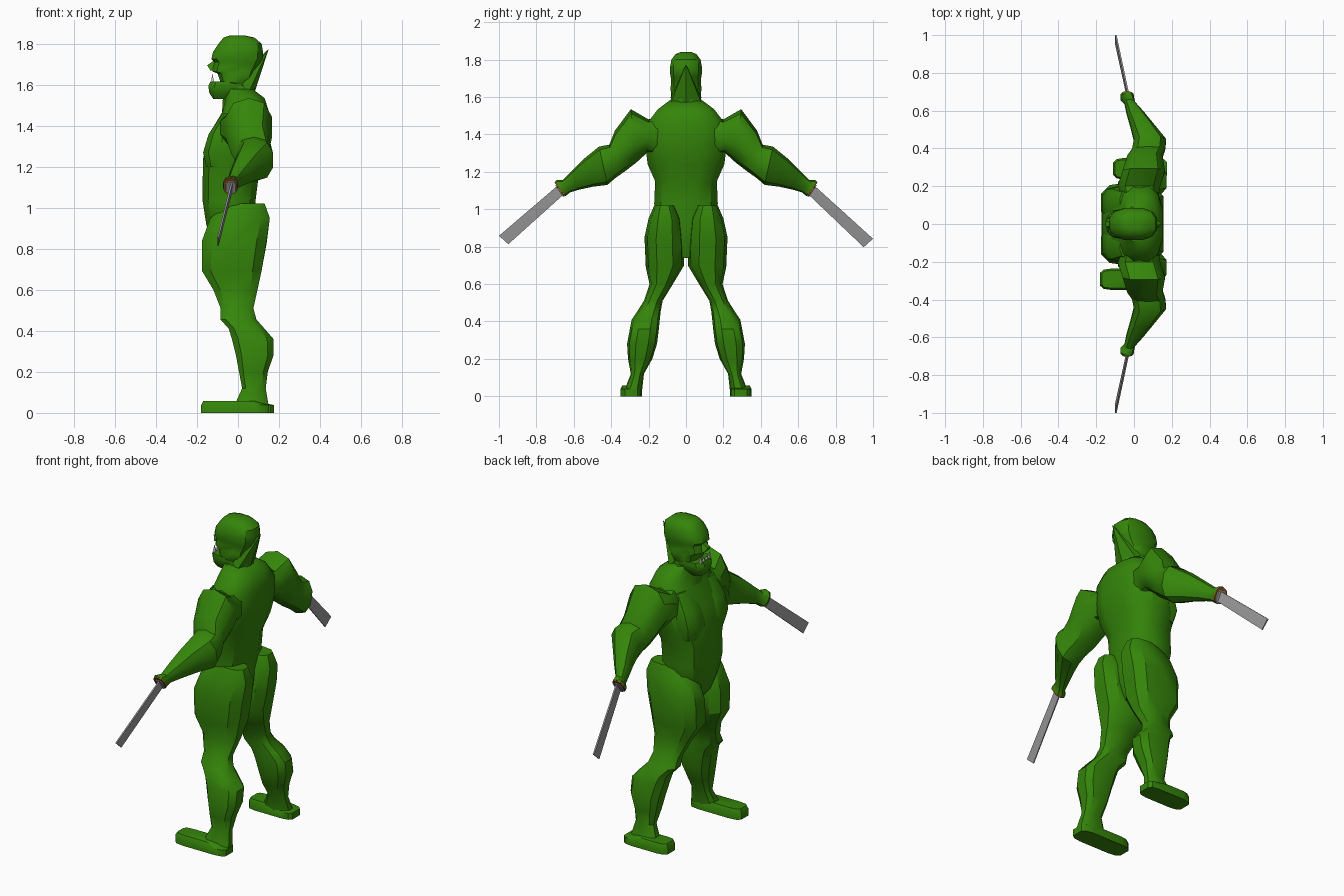
import bpy, bmesh, math
from mathutils import Vector


def material(name, col):
    m = bpy.data.materials.new(name)
    m.diffuse_color = (*col, 1)
    return m


GREEN = material("green_skin", (0.035, 0.235, 0.003))
STEEL = material("steel", (0.33, 0.33, 0.33))
BROWN = material("brown_grip", (0.25, 0.085, 0.01))
WHITE = material("tooth_white", (0.6, 0.6, 0.6))


def finish(name, bm, mat, smooth=35):
    bmesh.ops.recalc_face_normals(bm, faces=bm.faces)
    me = bpy.data.meshes.new(name)
    bm.to_mesh(me)
    bm.free()
    ob = bpy.data.objects.new(name, me)
    bpy.context.collection.objects.link(ob)
    me.materials.append(mat)
    if smooth:
        bpy.ops.object.select_all(action='DESELECT')
        ob.select_set(True)
        bpy.context.view_layer.objects.active = ob
        bpy.ops.object.shade_smooth_by_angle(angle=math.radians(smooth))
    return ob


def loft(name, sections, mat=GREEN, n=10, e=0.75, side=1, smooth=35):
    """Skin rings; each section is (y0, z0, y1, z1, x_front, x_back)."""
    bm = bmesh.new()
    angles = [2 * math.pi * (i + 0.5) / n for i in range(n)]
    cu = max(math.cos(a) for a in angles)
    cv = max(math.sin(a) for a in angles)
    rings = []
    for y0, z0, y1, z1, xa, xb in sections:
        ring = []
        for a in angles:
            c, s = math.cos(a) / cu, math.sin(a) / cv
            u = math.copysign(abs(c) ** e, c)
            v = math.copysign(abs(s) ** e, s)
            x = (xa + xb) / 2 + (xb - xa) / 2 * u
            t = 0.5 + 0.5 * v
            ring.append(bm.verts.new((x, side * (y0 + (y1 - y0) * t), z0 + (z1 - z0) * t)))
        rings.append(ring)
    for r, q in zip(rings, rings[1:]):
        for i in range(n):
            j = (i + 1) % n
            bm.faces.new((r[i], r[j], q[j], q[i]))
    bm.faces.new(rings[0])
    bm.faces.new(rings[-1])
    return finish(name, bm, mat, smooth)


def level(z, w, xa, xb):
    """Symmetric horizontal section."""
    return (-w, z, w, z, xa, xb)


def hull(name, pts, mat, smooth=0):
    bm = bmesh.new()
    for p in pts:
        bm.verts.new(p)
    bmesh.ops.convex_hull(bm, input=bm.verts)
    return finish(name, bm, mat, smooth)


# Torso and pelvis
loft("torso", [level(0.74, 0.03, -0.05, 0.05), level(0.84, 0.10, -0.13, 0.08),
               level(0.92, 0.15, -0.155, 0.085), level(1.03, 0.17, -0.172, 0.085),
               level(1.15, 0.165, -0.172, 0.10), level(1.24, 0.205, -0.17, 0.13),
               level(1.36, 0.22, -0.14, 0.155), level(1.47, 0.20, -0.075, 0.15),
               level(1.535, 0.15, -0.06, 0.13), level(1.58, 0.09, -0.05, 0.07)], n=12)

# Neck and head
loft("neck", [level(1.42, 0.10, -0.08, 0.09), level(1.52, 0.075, -0.075, 0.08),
              level(1.64, 0.07, -0.06, 0.08)])
loft("head", [level(1.59, 0.06, -0.05, 0.05), level(1.61, 0.08, -0.085, 0.06),
              level(1.655, 0.083, -0.10, 0.08), level(1.665, 0.08, -0.125, 0.085),
              level(1.69, 0.08, -0.12, 0.10), level(1.71, 0.082, -0.115, 0.11),
              level(1.725, 0.085, -0.13, 0.12), level(1.76, 0.085, -0.122, 0.122),
              level(1.80, 0.078, -0.095, 0.115), level(1.83, 0.055, -0.07, 0.08),
              level(1.84, 0.03, -0.04, 0.035)], n=12)
loft("jaw", [level(1.53, 0.045, -0.12, -0.03), level(1.56, 0.07, -0.14, 0.02),
             level(1.595, 0.082, -0.145, 0.05), level(1.615, 0.08, -0.135, 0.05)])
hull("nose", [(-0.10, 0.015, 1.73), (-0.10, -0.015, 1.73), (-0.15, 0.012, 1.695),
              (-0.15, -0.012, 1.695), (-0.135, 0.03, 1.67), (-0.135, -0.03, 1.67),
              (-0.09, 0.03, 1.67), (-0.09, -0.03, 1.67)], GREEN)
for y in (-0.04, -0.014, 0.014, 0.04):
    h = 0.045 if abs(y) > 0.03 else 0.03
    hull("tooth", [(-0.132, y - 0.008, 1.61), (-0.132, y + 0.008, 1.61),
                   (-0.116, y - 0.008, 1.61), (-0.116, y + 0.008, 1.61),
                   (-0.125, y, 1.61 + h)], WHITE)
# Spike rising from the nape
hull("nape_spike", [(0.15, 0, 1.775), (0.02, 0.08, 1.60), (0.02, -0.08, 1.60),
                    (0.05, 0.085, 1.56), (0.05, -0.085, 1.56), (0.08, 0, 1.56),
                    (0.07, 0, 1.70)], GREEN)

for s in (1, -1):
    # Chest muscle
    loft("chest_muscle", [(0.01, 1.20, 0.18, 1.20, -0.155, 0.0),
                          (0.01, 1.27, 0.20, 1.27, -0.17, 0.0),
                          (0.01, 1.36, 0.20, 1.36, -0.143, 0.0),
                          (0.02, 1.46, 0.18, 1.46, -0.075, 0.0)], side=s)
    # Arm from shoulder to fist, flaring into a grip
    loft("arm", [(0.10, 1.27, 0.10, 1.51, -0.05, 0.12), (0.21, 1.30, 0.20, 1.48, -0.085, 0.14),
                 (0.265, 1.25, 0.295, 1.535, -0.06, 0.165),
                 (0.33, 1.20, 0.38, 1.42, -0.035, 0.15),
                 (0.38, 1.165, 0.41, 1.345, -0.01, 0.165),
                 (0.42, 1.13, 0.465, 1.335, 0.0, 0.17), (0.50, 1.12, 0.545, 1.27, -0.02, 0.105),
                 (0.57, 1.105, 0.61, 1.205, -0.04, 0.05),
                 (0.62, 1.09, 0.66, 1.155, -0.05, 0.005),
                 (0.638, 1.075, 0.692, 1.155, -0.072, 0.0),
                 (0.645, 1.07, 0.699, 1.15, -0.072, 0.0)], side=s, e=0.85)
    # Sword: brown grip plate, steel collar, blade widening to its tip
    loft("grip_plate", [(0.646, 1.071, 0.697, 1.149, -0.072, 0.0),
                        (0.653, 1.066, 0.703, 1.144, -0.07, -0.002)],
         BROWN, 10, side=s, smooth=0)
    loft("collar", [(0.653, 1.07, 0.695, 1.13, -0.062, -0.008),
                    (0.658, 1.067, 0.698, 1.127, -0.058, -0.012)], STEEL, 8, side=s, smooth=0)
    d = 0.008 if s < 0 else -0.008
    hull("blade", [(-0.035, s * 0.655, 1.078), (-0.028, s * 0.655, 1.078),
                   (-0.035, s * 0.69, 1.123), (-0.026, s * 0.69, 1.123),
                   (-0.10, s * 0.95, 0.805 + d), (-0.095, s * 0.95, 0.805 + d),
                   (-0.10, s * 1.0, 0.85 + d), (-0.092, s * 1.0, 0.85 + d)], STEEL)
    # Thigh, knee and calf
    loft("leg", [(0.06, 1.02, 0.17, 1.02, -0.05, 0.13), (0.025, 0.95, 0.20, 0.95, -0.135, 0.155),
                 (0.01, 0.82, 0.222, 0.85, -0.175, 0.14), (0.01, 0.70, 0.215, 0.69, -0.176, 0.115),
                 (0.07, 0.60, 0.195, 0.60, -0.12, 0.095), (0.125, 0.51, 0.225, 0.51, -0.085, 0.075),
                 (0.135, 0.455, 0.26, 0.455, -0.085, 0.09), (0.14, 0.41, 0.29, 0.41, -0.045, 0.13),
                 (0.145, 0.36, 0.30, 0.36, -0.03, 0.173),
                 (0.155, 0.28, 0.315, 0.28, -0.01, 0.173), (0.18, 0.20, 0.31, 0.20, 0.005, 0.145),
                 (0.225, 0.12, 0.295, 0.12, 0.02, 0.135), (0.235, 0.03, 0.33, 0.03, -0.02, 0.15)],
         side=s)
    # Foot, one placed further forward
    toe, heel = (-0.11, 0.175) if s > 0 else (-0.18, 0.15)
    loft("foot", [(0.235, 0.0, 0.35, 0.0, toe, heel), (0.235, 0.038, 0.35, 0.038, toe, heel),
                  (0.245, 0.058, 0.34, 0.058, toe + 0.01, 0.08)], n=12, e=0.4, side=s)
